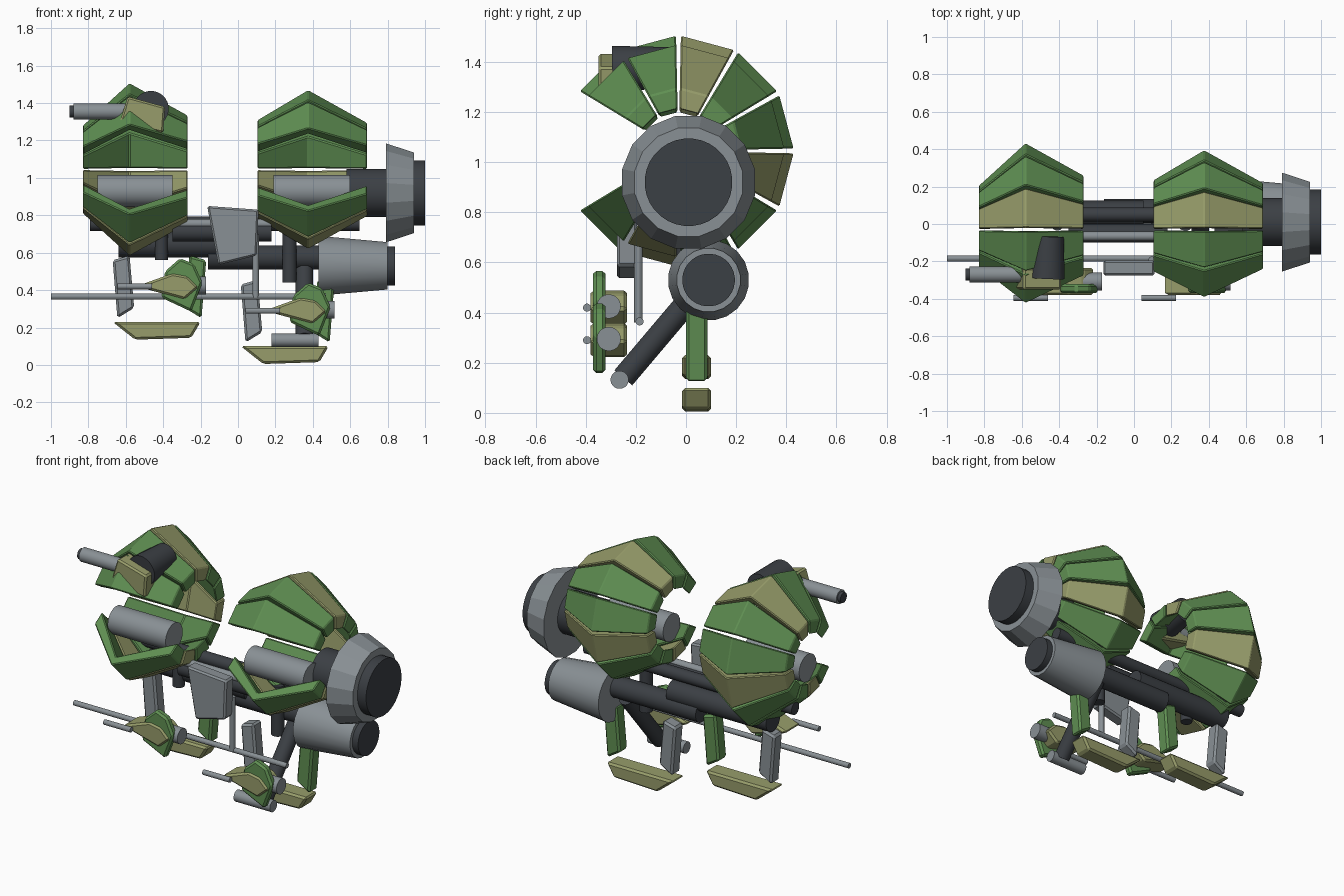
import bpy, bmesh, math
from mathutils import Vector

if "Cube" in bpy.data.objects:
    bpy.data.objects.remove(bpy.data.objects["Cube"])


def material(name, rgb):
    m = bpy.data.materials.new(name)
    m.diffuse_color = (*rgb, 1)
    m.use_nodes = True
    m.node_tree.nodes["Principled BSDF"].inputs["Base Color"].default_value = m.diffuse_color
    return m


GREEN = material("leaf_green", (0.115, 0.275, 0.085))
OLIVE = material("olive", (0.31, 0.335, 0.145))
GREY = material("steel_grey", (0.25, 0.28, 0.30))
DARK = material("dark_metal", (0.044, 0.050, 0.058))


def finish(name, bm, mat, bevel=0.0, smooth=False):
    bmesh.ops.recalc_face_normals(bm, faces=bm.faces)
    if bevel:
        bmesh.ops.bevel(bm, geom=bm.edges[:], offset=bevel, segments=1,
                        affect='EDGES', clamp_overlap=True)
    mesh = bpy.data.meshes.new(name)
    bm.to_mesh(mesh)
    bm.free()
    mesh.materials.append(mat)
    ob = bpy.data.objects.new(name, mesh)
    bpy.context.collection.objects.link(ob)
    if smooth:
        bpy.ops.object.select_all(action='DESELECT')
        ob.select_set(True)
        bpy.context.view_layer.objects.active = ob
        bpy.ops.object.shade_smooth_by_angle(angle=math.radians(20))
    return ob


def loft(name, sections, mat, bevel=0.0, smooth=False):
    """Join matching closed outlines, then cap both ends."""
    bm = bmesh.new()
    rings = [[bm.verts.new(p) for p in s] for s in sections]
    n = len(rings[0])
    for a, b in zip(rings, rings[1:]):
        for i in range(n):
            j = (i + 1) % n
            bm.faces.new((a[i], a[j], b[j], b[i]))
    bm.faces.new(rings[0])
    bm.faces.new(rings[-1])
    return finish(name, bm, mat, bevel, smooth)


def plate(name, pts, y0, y1, mat, bevel=0.012, dx=0, dz=0):
    """Front outline in x and z, given depth along y."""
    return loft(name, [[(x + dx, y, z + dz) for x, z in pts] for y in (y0, y1)],
                mat, bevel)


def tube(name, p0, p1, r0, mat, r1=None, sides=24):
    p0, p1 = Vector(p0), Vector(p1)
    q = (p1 - p0).to_track_quat('Z', 'Y')
    secs = []
    for p, r in ((p0, r0), (p1, r0 if r1 is None else r1)):
        secs.append([p + q @ Vector((r * math.cos(t), r * math.sin(t), 0))
                     for t in (2 * math.pi * (i + .5) / sides for i in range(sides))])
    return loft(name, secs, mat, smooth=sides > 16)


def xtube(name, x0, x1, y, z, r0, mat, r1=None, sides=24):
    return tube(name, (x0, y, z), (x1, y, z), r0, mat, r1, sides)


# Fan shells: ten ridged armour segments with the opening at the front
def fan_shell(side, xs, radii, thickness):
    outline = list(zip(xs, radii))
    outline += [(x, r - t) for (x, r), t in zip(outline[::-1], thickness)]
    for k in range(10):
        start = -150 + 30 * k
        secs = []
        for ang in (start + 1.2, start + 28.8):
            a = math.radians(ang)
            secs.append([(x, -0.03 + r * math.cos(a), 1.045 + r * math.sin(a))
                         for x, r in outline])
        mat = OLIVE if k in (1, 4, 7) else GREEN
        loft(f"{side}_shell_segment_{k + 1}", secs, mat, 0.006)


fan_shell("left", (-0.83, -0.58, -0.27), (0.235, 0.462, 0.29), (0.085, 0.06, 0.085))
fan_shell("right", (0.105, 0.375, 0.69), (0.265, 0.425, 0.25), (0.085, 0.06, 0.085))

# Cores inside the shells
xtube("left_core", -0.75, -0.35, -0.13, 0.93, 0.085, GREY)
xtube("right_core", 0.19, 0.60, -0.13, 0.93, 0.085, GREY)

# Upper engine
xtube("upper_engine_shaft", 0.58, 0.80, 0.01, 0.92, 0.13, DARK)
xtube("upper_engine_cowl", 0.79, 0.94, 0.01, 0.92, 0.27, GREY, 0.22, 16)
xtube("upper_engine_nozzle", 0.93, 1.0, 0.01, 0.92, 0.175, DARK, sides=32)

# Lower engine
xtube("lower_engine_cowl", 0.43, 0.80, 0.09, 0.53, 0.162, GREY, 0.128, 20)
xtube("lower_engine_nozzle", 0.79, 0.84, 0.09, 0.53, 0.105, DARK, sides=32)

# Frame pipes running under the shells
xtube("lower_pipe", -0.16, 0.44, 0.07, 0.575, 0.065, DARK)
xtube("middle_pipe", -0.64, 0.05, 0.055, 0.645, 0.07, DARK)
xtube("upper_pipe", -0.79, 0.65, 0.05, 0.755, 0.038, DARK)
xtube("front_pipe", -0.35, 0.18, -0.05, 0.71, 0.05, DARK)
xtube("thin_top_pipe", -0.33, 0.18, -0.065, 0.755, 0.025, GREY)
tube("left_peg", (-0.41, 0, 0.56), (-0.41, 0, 0.75), 0.035, DARK)
tube("right_peg", (0.275, 0, 0.44), (0.275, 0, 0.75), 0.038, DARK)

# Front shield, its post and the long rod
plate("front_shield", [(-0.165, 0.85), (0.11, 0.83), (0.10, 0.585), (-0.105, 0.535)],
      -0.275, -0.195, GREY, 0.01)
tube("shield_post", (0.095, -0.19, 0.36), (0.095, -0.19, 0.70), 0.017, GREY, sides=16)
xtube("long_rod", -1.0, 0.47, -0.185, 0.365, 0.016, GREY, sides=16)

# Slanted brace with its grey foot roller
tube("slanted_brace", (0.355, 0.08, 0.53), (0.355, -0.25, 0.14), 0.047, DARK)
xtube("brace_roller", 0.18, 0.43, -0.265, 0.132, 0.036, GREY)

# Two repeated landing and weapon groups
BLADE = [(-0.67, 0.56), (-0.58, 0.585), (-0.555, 0.305), (-0.645, 0.25)]
FOOT = [(-0.67, 0.23), (-0.20, 0.23), (-0.25, 0.145), (-0.55, 0.135)]
POD = [(-0.53, 0.425), (-0.35, 0.49), (-0.27, 0.475), (-0.21, 0.415), (-0.285, 0.35),
       (-0.49, 0.405)]
FIN = [(-0.39, 0.50), (-0.31, 0.57), (-0.235, 0.54), (-0.19, 0.44), (-0.25, 0.285),
       (-0.41, 0.36)]
TAIL_FIN = [(-0.25, 0.58), (-0.17, 0.56), (-0.19, 0.28), (-0.27, 0.30)]
for side, dx, dz in (("left", 0, 0), ("right", 0.685, -0.13)):
    move = dict(dx=dx, dz=dz)
    plate(side + "_grey_leg", BLADE, 0.0, 0.085, GREY, **move)
    plate(side + "_green_leg", [(-0.84 - x, z) for x, z in BLADE], 0.0, 0.085, GREEN, **move)
    plate(side + "_foot", FOOT, -0.015, 0.10, OLIVE, **move)
    plate(side + "_gun_pod", POD, -0.38, -0.235, OLIVE, **move)
    plate(side + "_gun_fin", FIN, -0.37, -0.322, GREEN, **move)
    xtube(side + "_gun_rear", -0.29 + dx, -0.17 + dx, -0.308, 0.425 + dz, 0.048, GREY)
    xtube(side + "_gun_barrel", -0.645 + dx, -0.46 + dx, -0.395, 0.42 + dz, 0.016, GREY,
          sides=16)

# Upper turret on the left shell
xtube("turret_barrel", -0.88, -0.56, -0.27, 1.355, 0.043, GREY)
xtube("turret_muzzle", -0.90, -0.87, -0.27, 1.355, 0.032, DARK)
plate("turret_cheek", [(-0.59, 1.435), (-0.39, 1.38), (-0.40, 1.24), (-0.635, 1.29)],
      -0.35, -0.235, OLIVE, 0.01)
tube("turret_drum", (-0.465, -0.29, 1.37), (-0.455, -0.065, 1.38), 0.095, DARK, 0.08)
